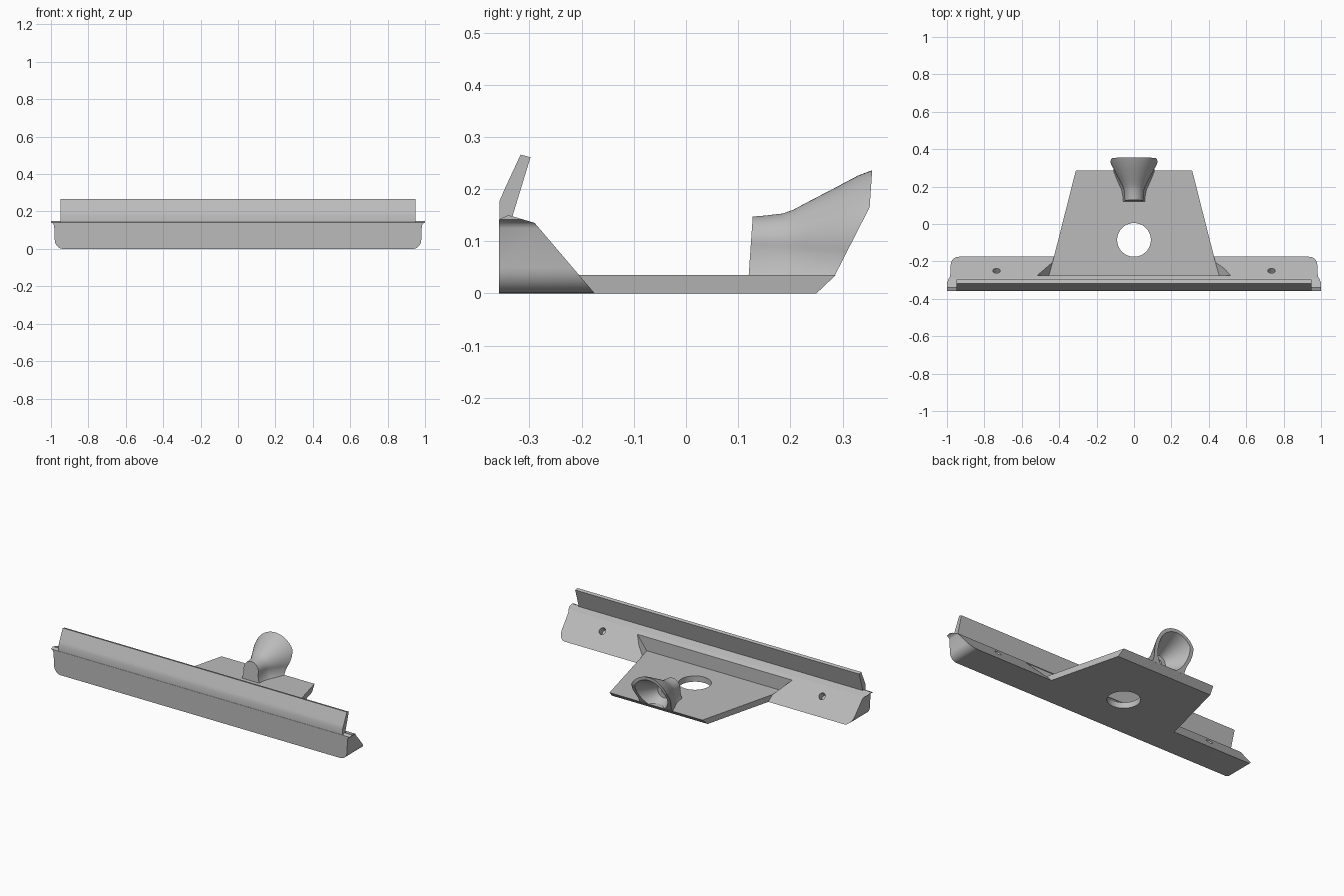
import bpy, bmesh, math
from mathutils import Matrix, Vector

cube = bpy.data.objects.get("Cube")
if cube:
    bpy.data.objects.remove(cube, do_unlink=True)

grey = bpy.data.materials.new("plain grey")
grey.use_nodes = True
colour = (0.5, 0.5, 0.5, 1)
grey.diffuse_color = colour
grey.node_tree.nodes["Principled BSDF"].inputs["Base Color"].default_value = colour


def finish(name, bm):
    bmesh.ops.recalc_face_normals(bm, faces=bm.faces)
    mesh = bpy.data.meshes.new(name)
    bm.to_mesh(mesh)
    bm.free()
    mesh.materials.append(grey)
    obj = bpy.data.objects.new(name, mesh)
    bpy.context.collection.objects.link(obj)
    return obj


def loft(name, rings):
    """Skin a closed solid over equal-sized rings of points."""
    bm = bmesh.new()
    rows = [[bm.verts.new(p) for p in ring] for ring in rings]
    n = len(rows[0])
    for a, b in zip(rows, rows[1:]):
        for i in range(n):
            j = (i + 1) % n
            bm.faces.new((a[i], a[j], b[j], b[i]))
    bm.faces.new(rows[0])
    bm.faces.new(rows[-1])
    return finish(name, bm)


def prism(name, outline, axis, lo, hi):
    """Extrude a 2D outline along one axis."""
    def place(p, d):
        p = list(p)
        p.insert("xyz".index(axis), d)
        return p
    return loft(name, [[place(p, d) for p in outline] for d in (lo, hi)])


def cone(name, r1, r2, depth, centre, tilt=0.0, sides=48):
    bm = bmesh.new()
    matrix = Matrix.Translation(centre) @ Matrix.Rotation(tilt, 4, "X")
    bmesh.ops.create_cone(bm, cap_ends=True, segments=sides, radius1=r1,
                          radius2=r2, depth=depth, matrix=matrix)
    return finish(name, bm)


def combine(target, tool, operation):
    tool.hide_render = True
    mod = target.modifiers.new(operation.lower(), "BOOLEAN")
    mod.operation = operation
    mod.solver = "EXACT"
    mod.object = tool
    bpy.context.view_layer.objects.active = target
    bpy.ops.object.modifier_apply(modifier=mod.name)
    bpy.data.objects.remove(tool, do_unlink=True)


def mirrored(half):
    return half + [(-x, z) for x, z in reversed(half)]


# Crossbar: wedge section trimmed to rounded, slightly flared ends
bar = prism("crossbar", [(-.358, 0), (-.358, .142), (-.34, .15),
                         (-.29, .135), (-.175, 0)], "x", -1.1, 1.1)
corner = [(.935 + .045 * math.sin(t), .05 - .05 * math.cos(t))
          for t in (i * math.pi / 16 for i in range(9))]
ends = corner + [(.983, .125), (.988, .134), (1, .142), (1, .2)]
combine(bar, prism("end_trim", mirrored(ends), "y", -.5, .1), "INTERSECT")

# Pocket in the crossbar, with splayed side walls
pocket = loft("pocket", [
    [(-a, -.275, z), (a, -.275, z), (b, -.15, z), (-b, -.15, z)]
    for z, a, b in ((.035, .455, .42), (.16, .55, .54))])
combine(bar, pocket, "DIFFERENCE")

# Small holes square to the sloping back
for side in (-1, 1):
    hole = cone("fixing_hole", .02, .02, .08, (side * .735, -.25, .088), -.866, 24)
    combine(bar, hole, "DIFFERENCE")

# Base plate: tapered outline with an undercut rear edge and round opening
plate = prism("base_plate", [(-.26, 0), (-.26, .035), (.287, .035), (.25, 0)],
              "x", -.6, .6)
outline = mirrored([(.452, -.27), (.31, .29)])
combine(plate, prism("plate_trim", outline, "z", -.1, .1), "INTERSECT")
combine(plate, cone("opening", .09, .09, .2, (0, -.085, 0), sides=64), "DIFFERENCE")
# keep the opening clear of the bar, then join
combine(bar, plate, "UNION")
bar.name = "crossbar_and_plate"

# Leaning blade along the front
blade = prism("front_blade", [(-.357, .135), (-.357, .178), (-.349, .197),
                              (-.317, .266), (-.298, .261), (-.335, .14)],
              "x", -.95, .95)


# Flared cup: arched sections that spread into a foot on the plate
def arch(y, r, foot):
    axis_z, floor = .098, .03
    half = []
    for i in range(17):
        t = math.radians(90 - i * 6.25)
        half.append((r * math.cos(t), axis_z + r * math.sin(t)))
    x0, z0 = half[-1]
    for i in range(1, 7):
        s = i / 6
        half.append((x0 + (foot - x0) * s ** 2.2, z0 + (floor - z0) * s))
    ring = half + [(-x, z) for x, z in reversed(half[1:])]
    return [(x, y, z) for x, z in ring]


cup = loft("flared_cup", [arch(*s) for s in (
    (.11, .048, .06), (.15, .051, .062), (.185, .055, .07), (.205, .062, .08),
    (.235, .078, .093), (.285, .104, .112), (.33, .128, .128), (.37, .143, .135))])
side_shape = [(.12, .032), (.128, .148), (.13, .28), (.36, .28),
              (.357, .238), (.352, .165), (.284, .032)]
combine(cup, prism("cup_trim", side_shape, "x", -.3, .3), "INTERSECT")

# Hollow with a small bore at its bottom
hollow = cone("hollow", .042, .132, .17, (0, .295, .098), -math.pi / 2)
combine(cup, hollow, "DIFFERENCE")
combine(cup, cone("bore", .016, .016, .08, (0, .2, .098), -math.pi / 2, 24),
        "DIFFERENCE")

# Smooth curved areas, keep crisp edges
for obj in (bar, blade, cup):
    bpy.ops.object.select_all(action="DESELECT")
    obj.select_set(True)
    bpy.context.view_layer.objects.active = obj
    bpy.ops.object.shade_smooth_by_angle(angle=math.radians(30))
